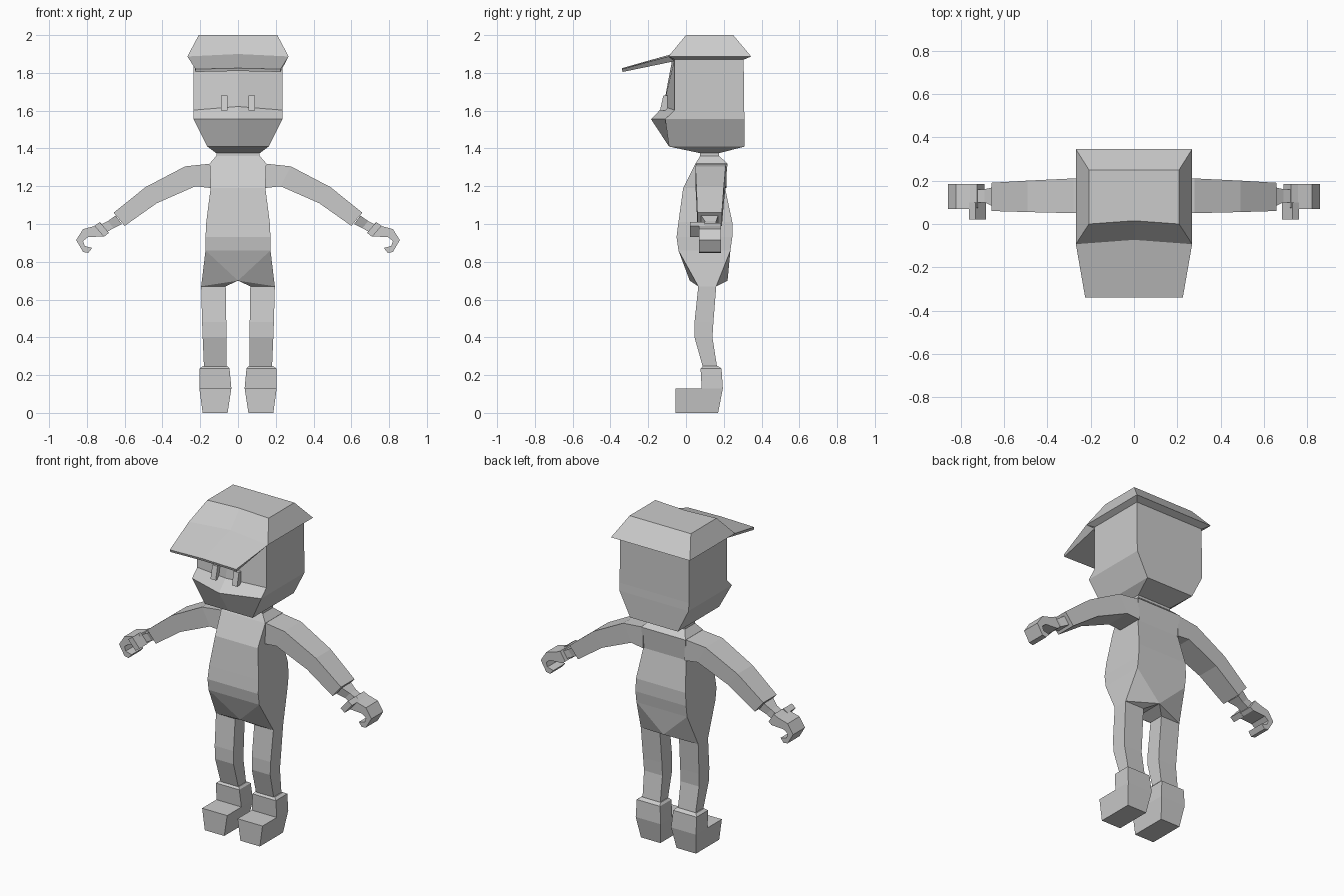
import bpy, bmesh

grey = bpy.data.materials.new("plain grey")
grey.diffuse_color = (0.6, 0.6, 0.6, 1)


def build(name, verts, faces, mirror=False):
    mesh = bpy.data.meshes.new(name)
    mesh.from_pydata(verts, [], faces)
    mesh.materials.append(grey)
    bm = bmesh.new()
    bm.from_mesh(mesh)
    bmesh.ops.recalc_face_normals(bm, faces=bm.faces)
    bm.to_mesh(mesh)
    bm.free()
    obj = bpy.data.objects.new(name, mesh)
    bpy.context.collection.objects.link(obj)
    if mirror:
        obj.modifiers.new("mirror", 'MIRROR')
    return obj


def loft(name, rings, mirror=False):
    """Skin rings of equal point count and cap both ends."""
    n = len(rings[0])
    verts = [p for r in rings for p in r]
    faces = [(i * n + k, i * n + (k + 1) % n, (i + 1) * n + (k + 1) % n, (i + 1) * n + k)
             for i in range(len(rings) - 1) for k in range(n)]
    faces += [tuple(range(n)), tuple(range(len(verts) - n, len(verts)))]
    return build(name, verts, faces, mirror)


def box_ring(x0, x1, y0, y1, z):
    return [(x0, y0, z), (x1, y0, z), (x1, y1, z), (x0, y1, z)]


def nose_ring(w, front, back, z, mid_y, mid_z):
    """Rectangle with an extra point in the middle of its front edge."""
    return [(-w, front, z), (0, mid_y, mid_z), (w, front, z), (w, back, z), (-w, back, z)]


def limb(name, pairs):
    """Mirrored limb from upper and lower outline points plus depth range."""
    loft(name, [[(a, y0, b), (a, y1, b), (c, y1, d), (c, y0, d)]
                for a, b, c, d, y0, y1 in pairs], True)


# Torso and neck
loft("torso", [box_ring(-w, w, y0, y1, z) for w, y0, y1, z in (
    (.172, -.04, .235, .86), (.172, -.05, .245, .93), (.168, -.04, .245, 1.01),
    (.145, -.015, .207, 1.19), (.15, .05, .22, 1.32), (.115, .075, .175, 1.36),
    (.115, .075, .175, 1.385))])

# Hips taper from the waist to the two leg openings
build("hips", [
    (.172, -.04, .86), (.172, .235, .86), (0, .02, .70), (0, .22, .70),
    (.195, .065, .67), (.195, .16, .67), (.065, .065, .67), (.065, .16, .67),
    (0, -.04, .86), (0, .235, .86)],
    [(8, 0, 2), (9, 3, 1), (0, 4, 2), (2, 4, 6), (1, 3, 5), (3, 7, 5),
     (0, 1, 5, 4), (2, 6, 7, 3)], True)

# Legs and boots
loft("leg", [box_ring(*r) for r in (
    (.065, .195, .065, .16, .67), (.062, .19, .045, .145, .48),
    (.062, .187, .045, .14, .40), (.06, .18, .09, .165, .24))], True)
loft("boot", [box_ring(*r) for r in (
    (.055, .187, .08, .17, 0), (.035, .205, .083, .195, .13),
    (.045, .203, .077, .188, .235), (.055, .187, .09, .17, .247))], True)
loft("boot_toe", [box_ring(.055, .187, -.055, .085, 0),
                  box_ring(.035, .205, -.055, .085, .13)], True)

# Arms, wrists and hooked hands
limb("arm", ((.14, 1.32, .14, 1.19, .055, .215), (.28, 1.305, .225, 1.20, .05, .21),
             (.49, 1.195, .43, 1.11, .055, .2), (.658, 1.06, .60, .99, .06, .19)))
limb("wrist", ((.648, 1.045, .615, 1.0, .08, .17), (.69, 1.015, .658, .978, .1, .16),
               (.73, .995, .70, .955, .1, .16)))
limb("hand", ((.725, 1.005, .69, .95, .075, .185), (.757, .99, .71, .935, .07, .185),
              (.82, .973, .795, .93, .07, .185), (.857, .915, .82, .91, .07, .185),
              (.82, .852, .812, .884, .07, .185), (.793, .847, .772, .873, .07, .185)))
limb("thumb", ((.732, 1.01, .683, .953, .02, .1), (.76, .99, .71, .932, .02, .1)))

# Head with a pointed muzzle
loft("head", [nose_ring(*r) for r in (
    (.115, .075, .175, 1.375, .075, 1.375), (.162, -.09, .31, 1.41, -.09, 1.41),
    (.235, -.11, .31, 1.555, -.185, 1.555), (.235, -.06, .308, 1.603, -.12, 1.622),
    (.235, -.06, .305, 1.875, -.072, 1.875))])

# Eyes
loft("eye", [box_ring(.055, .09, -.138, -.08, 1.60),
             box_ring(.055, .09, -.12, -.08, 1.68)], True)

# Cap crown and visor
loft("cap", [nose_ring(*r) for r in (
    (.235, -.06, .305, 1.87, -.06, 1.87), (.268, -.093, .345, 1.887, -.073, 1.90),
    (.208, 0, .25, 2.0, .015, 2.0))])
loft("visor", [
    [(-.268, -.093, 1.887), (0, -.073, 1.90), (.268, -.093, 1.887),
     (.235, -.06, 1.862), (0, -.06, 1.87), (-.235, -.06, 1.862)],
    [(-.225, -.34, 1.82), (0, -.34, 1.825), (.225, -.34, 1.82),
     (.225, -.335, 1.805), (0, -.335, 1.81), (-.225, -.335, 1.805)]])
